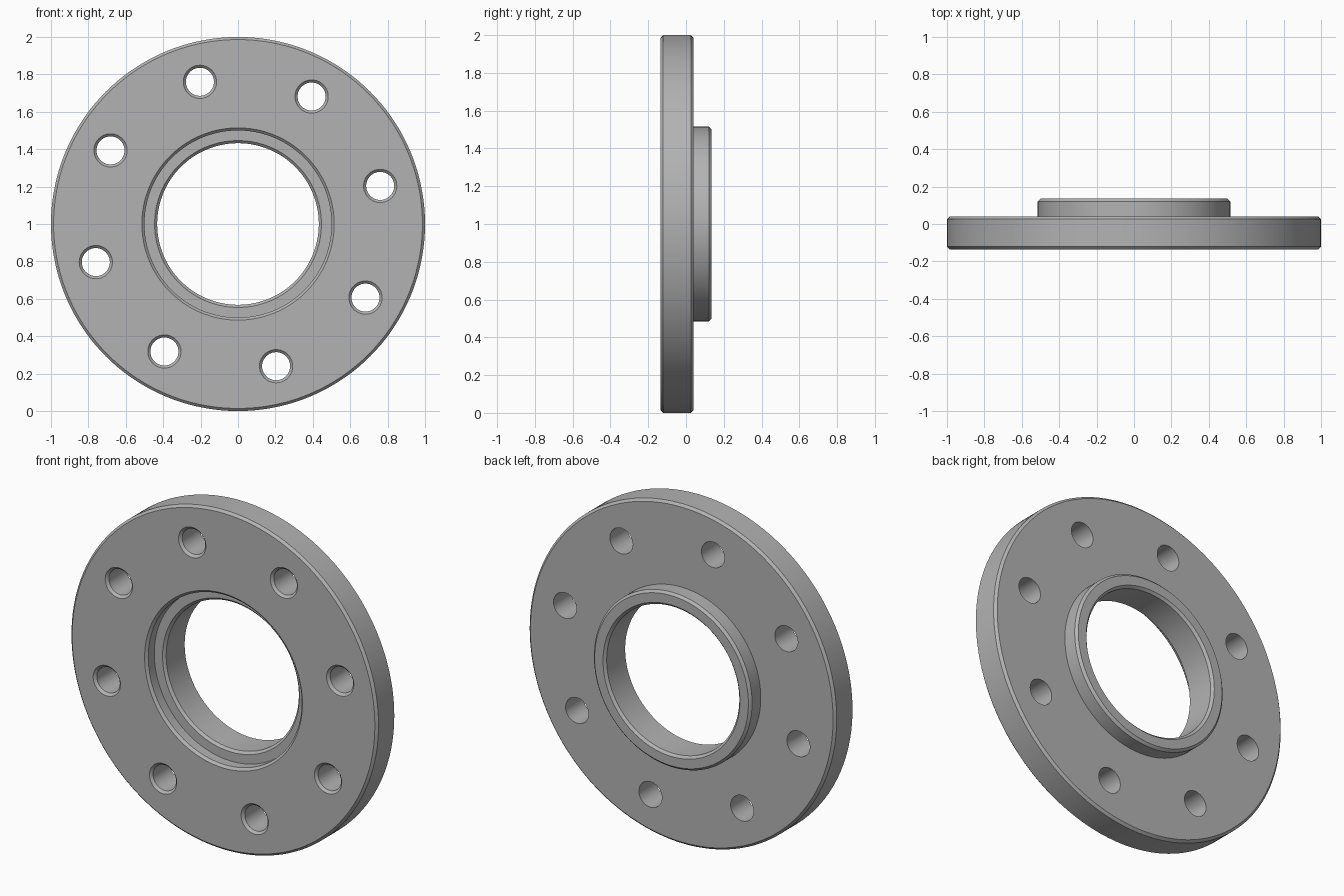
import bpy, bmesh
from math import radians, cos, sin, pi
from mathutils import Matrix, Vector

cube = bpy.data.objects.get("Cube")
if cube:
    bpy.data.objects.remove(cube, do_unlink=True)

# One plain steel colour
steel = bpy.data.materials.new("steel_grey")
steel.use_nodes = True
colour = (0.45, 0.45, 0.45, 1)
steel.diffuse_color = colour
steel.node_tree.nodes["Principled BSDF"].inputs["Base Color"].default_value = colour

CENTRE = Vector((0, 0, 1))
FRONT, PLATE_BACK, HUB_BACK = -0.135, 0.04, 0.135
HUB, RECESS, BORE = 0.515, 0.5, 0.432
CHAMFER = 0.014


def revolve(bm, profile, steps, centre):
    """Turn a closed (radius, y) profile about the y axis through centre."""
    rings = []
    for i in range(steps):
        a = 2 * pi * i / steps
        rings.append([bm.verts.new(centre + Vector((r * cos(a), y, r * sin(a))))
                      for r, y in profile])
    count = len(profile)
    for i, ring in enumerate(rings):
        following = rings[(i + 1) % steps]
        for j in range(count):
            k = (j + 1) % count
            bm.faces.new((ring[j], ring[k], following[k], following[j]))


def make_object(name, bm):
    bmesh.ops.remove_doubles(bm, verts=bm.verts, dist=1e-5)
    bmesh.ops.recalc_face_normals(bm, faces=bm.faces)
    mesh = bpy.data.meshes.new(name)
    bm.to_mesh(mesh)
    bm.free()
    mesh.materials.append(steel)
    obj = bpy.data.objects.new(name, mesh)
    bpy.context.collection.objects.link(obj)
    return obj


# Flange plate with rear hub, front recess and through bore
c = CHAMFER
floor = FRONT + 0.07
bm = bmesh.new()
revolve(bm, [
    (RECESS + c, FRONT), (1 - c, FRONT), (1, FRONT + c),
    (1, PLATE_BACK - c), (1 - c, PLATE_BACK), (HUB, PLATE_BACK),
    (HUB, HUB_BACK - c), (HUB - c, HUB_BACK), (BORE + c, HUB_BACK),
    (BORE, HUB_BACK - c), (BORE, floor + c), (BORE + c, floor),
    (RECESS, floor), (RECESS, FRONT + c),
], 144, CENTRE)
flange = make_object("flange", bm)

# Bolt hole cutters, countersunk at the front
HOLE, BOLT_CIRCLE = 0.075, 0.787
bm = bmesh.new()
for n in range(8):
    a = radians(15 + 45 * n)
    centre = CENTRE + BOLT_CIRCLE * Vector((cos(a), 0, sin(a)))
    start = len(bm.verts)
    profile = [(HOLE + 2 * c, FRONT - c), (HOLE, FRONT + c), (HOLE, PLATE_BACK + 0.05)]
    rings = []
    for r, y in profile:
        rings.append([bm.verts.new(centre + Vector((r * cos(t), y, r * sin(t))))
                      for t in (2 * pi * i / 40 for i in range(40))])
    for low, high in zip(rings, rings[1:]):
        for i in range(40):
            k = (i + 1) % 40
            bm.faces.new((low[i], low[k], high[k], high[i]))
    bm.faces.new(rings[0])
    bm.faces.new(rings[-1])
cutter = make_object("bolt_hole_cutter", bm)
cutter.hide_render = True
cutter.hide_set(True)

# Cut the holes, then bake the result and shade it
cut = flange.modifiers.new("bolt_holes", "BOOLEAN")
cut.operation = "DIFFERENCE"
cut.solver = "EXACT"
cut.object = cutter
bpy.ops.object.select_all(action="DESELECT")
flange.select_set(True)
bpy.context.view_layer.objects.active = flange
bpy.ops.object.modifier_apply(modifier=cut.name)
bpy.data.objects.remove(cutter, do_unlink=True)
bpy.ops.object.shade_smooth_by_angle(angle=radians(30))
